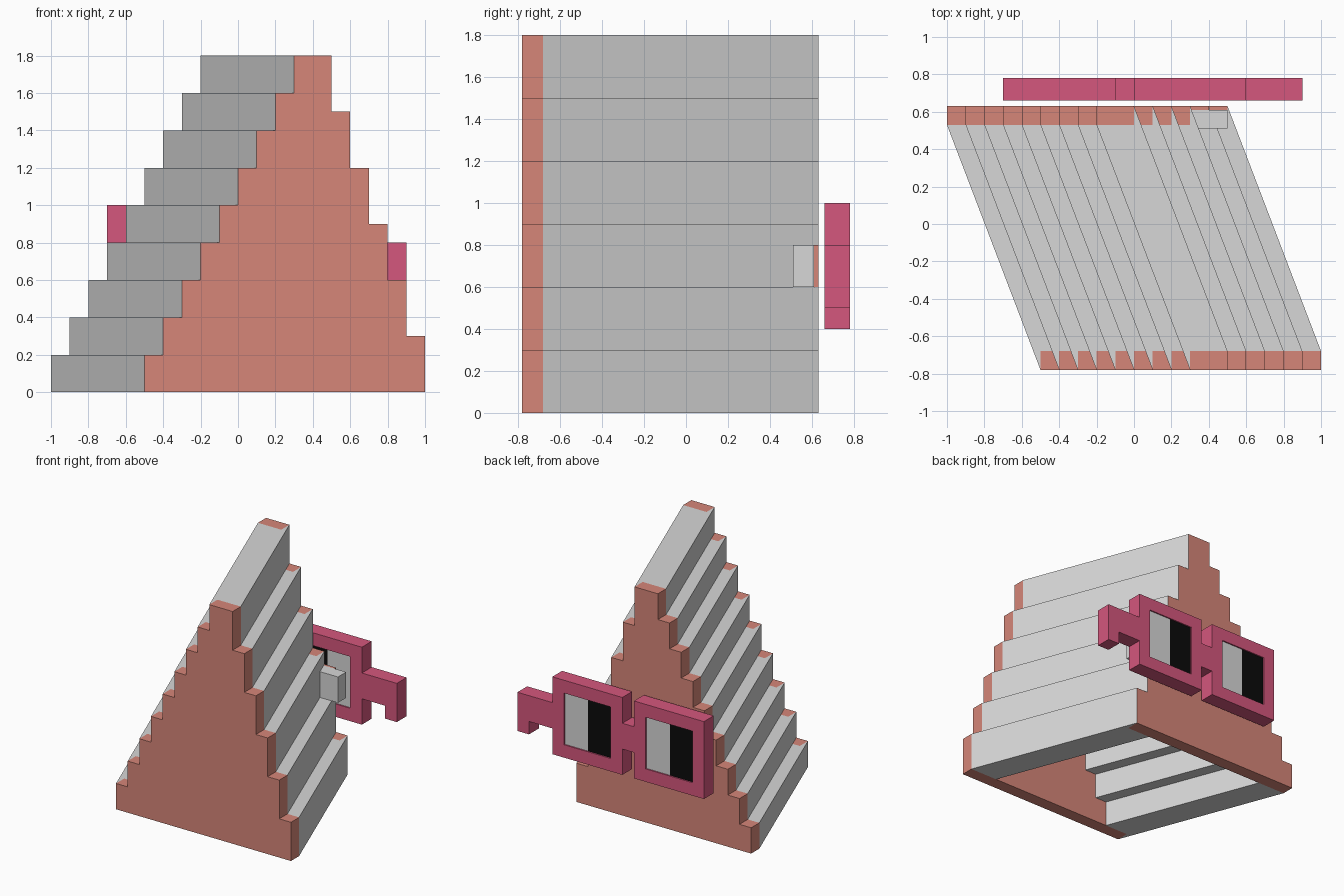
import bpy, bmesh

if "Cube" in bpy.data.objects:
    bpy.data.objects.remove(bpy.data.objects["Cube"])


def material(name, rgb):
    m = bpy.data.materials.new(name)
    m.diffuse_color = (*rgb, 1)
    m.use_nodes = True
    m.node_tree.nodes["Principled BSDF"].inputs["Base Color"].default_value = m.diffuse_color
    return m


CORAL = material("coral", (0.67, 0.24, 0.19))
GREY = material("light grey", (0.68, 0.68, 0.68))
PINK = material("pink", (0.66, 0.095, 0.205))
BLACK = material("black", (0.003, 0.003, 0.003))


def prism(bm, pts, offset):
    """Extrude a flat polygon of 3D points along an offset."""
    face = bm.faces.new([bm.verts.new(p) for p in pts])
    ext = bmesh.ops.extrude_face_region(bm, geom=[face], use_keep_orig=True)
    verts = [g for g in ext["geom"] if isinstance(g, bmesh.types.BMVert)]
    bmesh.ops.translate(bm, verts=verts, vec=offset)


def finish(name, bm, mat):
    bmesh.ops.recalc_face_normals(bm, faces=bm.faces[:])
    me = bpy.data.meshes.new(name)
    bm.to_mesh(me)
    bm.free()
    me.materials.append(mat)
    ob = bpy.data.objects.new(name, me)
    bpy.context.collection.objects.link(ob)
    return ob


def xz_plate(name, pts, y0, y1, mat):
    bm = bmesh.new()
    prism(bm, [(x, y0, z) for x, z in pts], (0, y1 - y0, 0))
    return finish(name, bm, mat)


def box(name, x0, x1, y0, y1, z0, z1, mat):
    return xz_plate(name, [(x0, z0), (x1, z0), (x1, z1), (x0, z1)], y0, y1, mat)


# Stepped end walls; the back one is shifted sideways
F0, F1, B0, B1, SHIFT = -0.78, -0.68, 0.53, 0.63, -0.5
CLIP = SHIFT * (B0 - F1) / (B1 - F1)   # shift of an edge clipped at a wall
profile = []
for i in range(6):                     # right side, going up
    profile += [(1 - 0.1 * i, 0.3 * i), (1 - 0.1 * i, 0.3 * (i + 1))]
for i in reversed(range(9)):           # left side, going down
    profile += [(-0.5 + 0.1 * i, 0.2 * (i + 1)), (-0.5 + 0.1 * i, 0.2 * i)]
xz_plate("front_wall", profile, F0, F1, CORAL)
xz_plate("back_wall", [(x + SHIFT, z) for x, z in profile], B0, B1, CORAL)


# Slanted beams joining the walls, hollow and open underneath
def beams(name, specs):
    bm = bmesh.new()
    for x0, z0, z1, left, right in specs:
        x1 = x0 + 0.2
        pts = [(x0, F0), (x0, F1)] if left else [(x0 + SHIFT - CLIP, F1)]
        pts += [(x1, F1)]
        pts += [(x1 + SHIFT, B1), (x1 + SHIFT, B0)] if right else [(x1 + CLIP, B0)]
        pts += [(x0 + SHIFT, B0)]
        prism(bm, [(x, y, z0) for x, y in pts], (0, 0, z1 - z0))
    finish(name, bm, GREY)


beams("left_steps", [(-0.5 + 0.1 * i, 0.2 * i, 0.2 * (i + 1), True, i == 8)
                     for i in range(9)])
beams("right_steps", [(0.8 - 0.1 * i, 0.3 * i, min(0.3 * (i + 1), 1.6), False, True)
                      for i in range(6)])

# Small block on the right steps, with its backing
box("side_block", 0.3, 0.5, 0.51, 0.61, 0.6, 0.8, GREY)
box("block_backing", 0.3, 0.4, 0.61, 0.63, 0.6, 0.8, CORAL)

# Glasses: square frames with split lenses
G0, G1 = 0.66, 0.78
for side, x in (("left", -0.7), ("right", 0.0)):
    bm = bmesh.new()
    ring = [(0, 0), (0.6, 0), (0.6, 0.6), (0, 0.6)]
    hole = [(0.1, 0.1), (0.5, 0.1), (0.5, 0.5), (0.1, 0.5)]

    def loop(pts, y):
        return [bm.verts.new((x + a, y, 0.4 + b)) for a, b in pts]

    loops = [loop(ring, G0), loop(ring, G1), loop(hole, G1), loop(hole, G0)]
    for k in range(4):
        p, q = loops[k], loops[(k + 1) % 4]
        for j in range(4):
            n = (j + 1) % 4
            bm.faces.new((p[j], p[n], q[n], q[j]))
    finish(side + "_frame", bm, PINK)
    box(side + "_lens_dark", x + 0.1, x + 0.3, G0 + 0.01, G1 - 0.01, 0.5, 0.9, BLACK)
    box(side + "_lens_light", x + 0.3, x + 0.5, G0 + 0.01, G1 - 0.01, 0.5, 0.9, GREY)

# Bridge and hooked temple arm
box("bridge", -0.1, 0, G0, G1, 0.6, 0.8, PINK)
xz_plate("temple_arm", [(0.6, 0.6), (0.8, 0.6), (0.8, 0.5), (0.9, 0.5),
                        (0.9, 0.8), (0.6, 0.8)], G0, G1, PINK)
